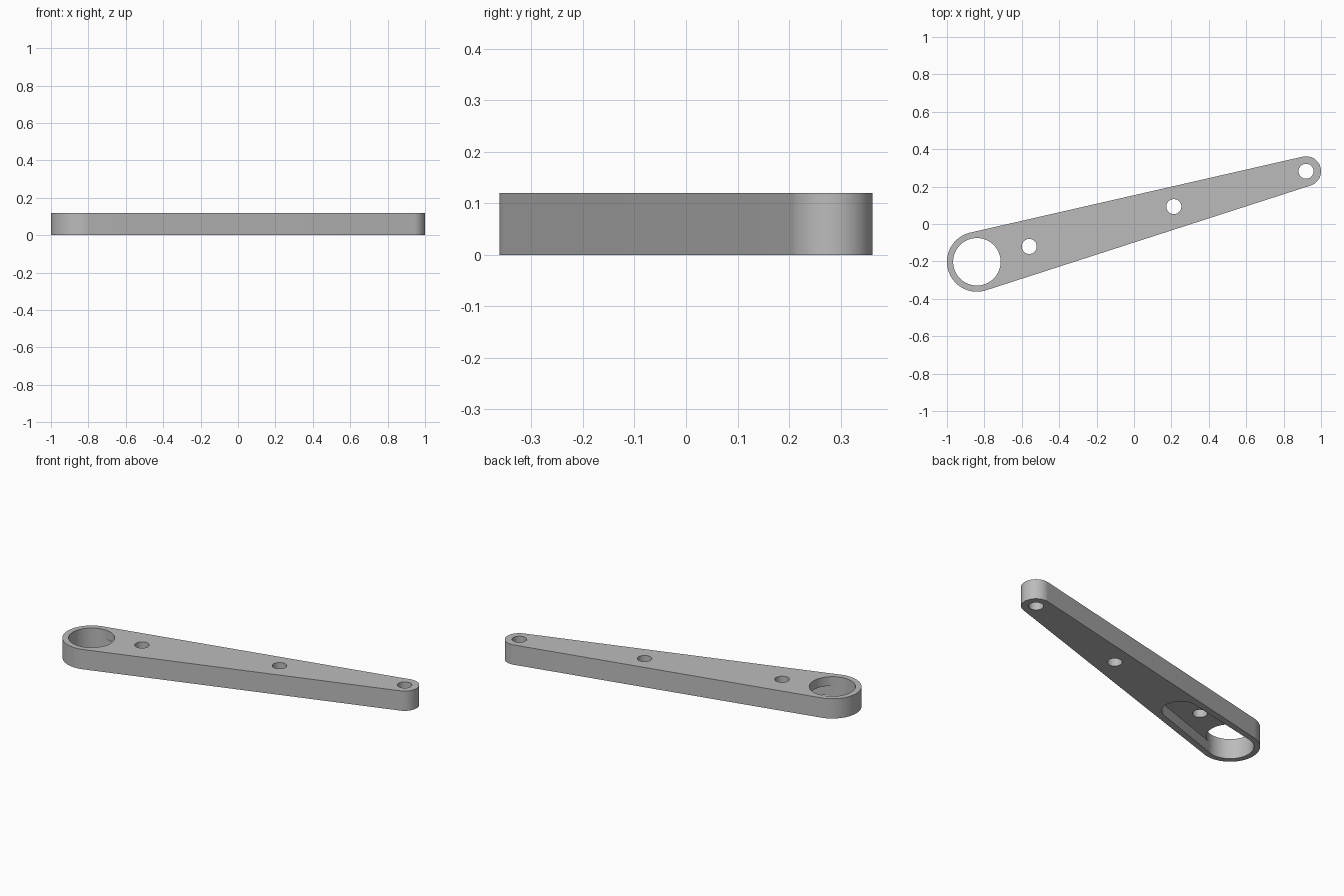
import bpy
import bmesh
import math
from mathutils import Vector

default_cube = bpy.data.objects.get("Cube")
if default_cube:
    bpy.data.objects.remove(default_cube, do_unlink=True)

THICKNESS = 0.12
RECESS_DEPTH = 0.065
BIG_END = Vector((-0.84, -0.202))
SMALL_END = Vector((0.92, 0.282))
RECESS_END = BIG_END.lerp(SMALL_END, 0.256)

grey = bpy.data.materials.new("plain grey")
grey.use_nodes = True
grey.diffuse_color = (0.5, 0.5, 0.5, 1)
grey.node_tree.nodes["Principled BSDF"].inputs["Base Color"].default_value = (0.5, 0.5, 0.5, 1)


def arc(center, radius, start, end, steps):
    return [center + radius * Vector((math.cos(a), math.sin(a)))
            for a in (start + (end - start) * i / steps for i in range(steps + 1))]


def tapered_outline(a, ra, b, rb, steps=48):
    """Two circles joined by their outer tangents."""
    axis = b - a
    heading = math.atan2(axis.y, axis.x)
    spread = math.acos((ra - rb) / axis.length)
    return (arc(b, rb, heading - spread, heading + spread, steps)
            + arc(a, ra, heading + spread, heading - spread + math.tau, steps))


def prism(name, outline, z0, z1):
    bm = bmesh.new()
    face = bm.faces.new([bm.verts.new((p.x, p.y, z0)) for p in outline])
    top = bmesh.ops.extrude_face_region(bm, geom=[face])["geom"]
    bmesh.ops.translate(bm, vec=(0, 0, z1 - z0),
                        verts=[v for v in top if isinstance(v, bmesh.types.BMVert)])
    bmesh.ops.recalc_face_normals(bm, faces=bm.faces)
    mesh = bpy.data.meshes.new(name)
    bm.to_mesh(mesh)
    bm.free()
    mesh.materials.append(grey)
    obj = bpy.data.objects.new(name, mesh)
    bpy.context.collection.objects.link(obj)
    return obj


def cut(target, cutter):
    cutter.hide_render = True
    mod = target.modifiers.new("cut", 'BOOLEAN')
    mod.operation = 'DIFFERENCE'
    mod.solver = 'EXACT'
    mod.object = cutter
    bpy.context.view_layer.objects.active = target
    bpy.ops.object.modifier_apply(modifier=mod.name)
    bpy.data.objects.remove(cutter, do_unlink=True)


# Tapered arm with rounded ends
arm = prism("lever_arm", tapered_outline(BIG_END, 0.16, SMALL_END, 0.08), 0, THICKNESS)

# Pocket in the underside, open to the large bore
cut(arm, prism("recess_cutter", tapered_outline(BIG_END, 0.126, RECESS_END, 0.1),
               -0.1, RECESS_DEPTH))

# Large bore and three small pin holes
holes = [(BIG_END, 0.127), (Vector((-0.56, -0.12)), 0.04),
         (Vector((0.213, 0.093)), 0.04), (SMALL_END, 0.04)]
for center, radius in holes:
    circle = arc(center, radius, 0, math.tau, 64)[:-1]
    cut(arm, prism("hole_cutter", circle, -0.2, 0.3))

# Smooth curved walls with crisp rims
bpy.ops.object.select_all(action='DESELECT')
arm.select_set(True)
bpy.context.view_layer.objects.active = arm
bpy.ops.object.shade_smooth_by_angle(angle=math.radians(30))
